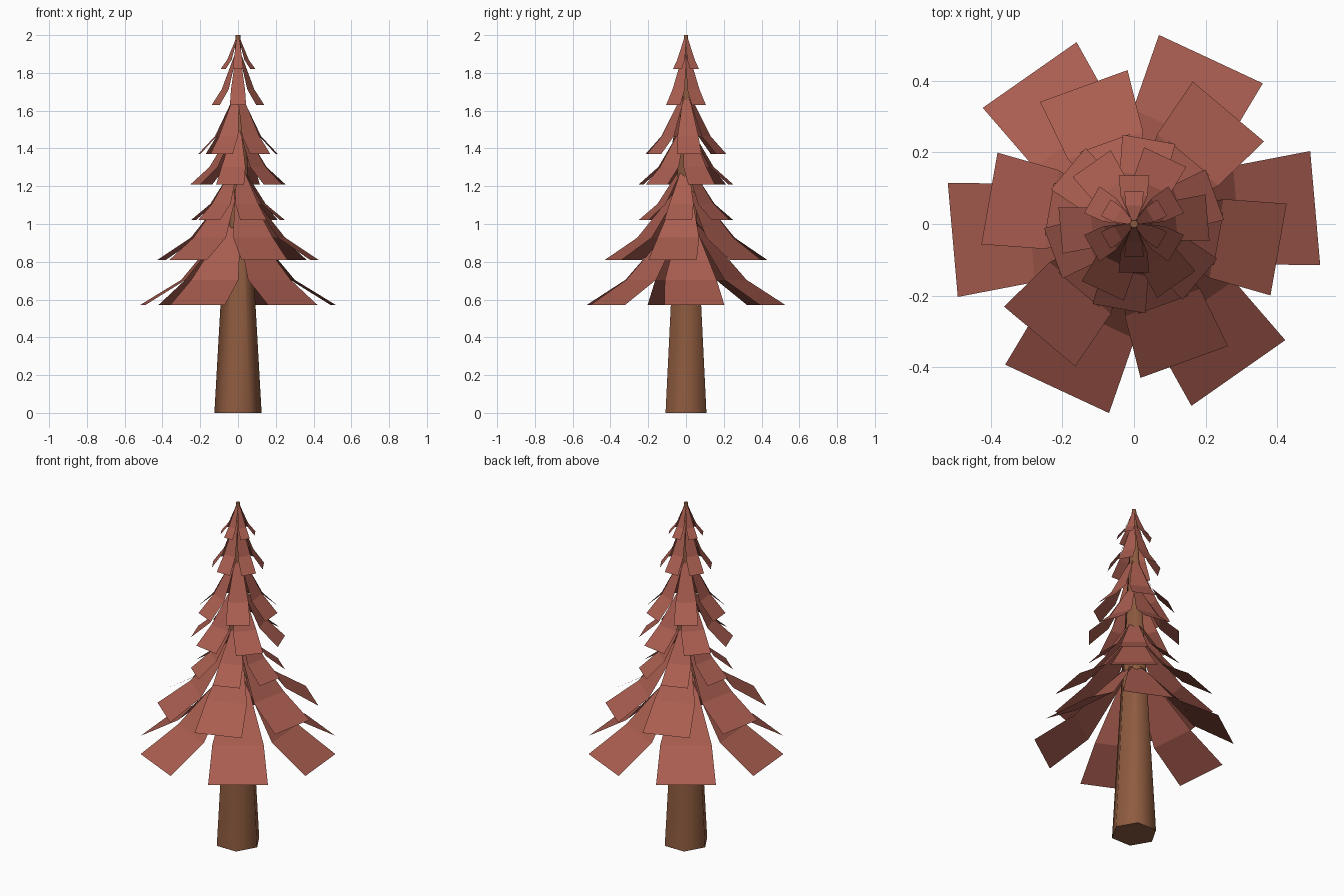
import bpy, bmesh
from math import radians, cos, sin
from mathutils import Vector

if "Cube" in bpy.data.objects:
    bpy.data.objects.remove(bpy.data.objects["Cube"])


def material(name, rgb):
    m = bpy.data.materials.new(name)
    m.diffuse_color = (*rgb, 1)
    m.use_nodes = True
    m.node_tree.nodes["Principled BSDF"].inputs["Base Color"].default_value = m.diffuse_color
    return m


bark = material("bark", (0.27, 0.105, 0.05))
foliage = material("foliage", (0.40, 0.11, 0.08))

# Tapered six-sided trunk
bpy.ops.mesh.primitive_cone_add(vertices=6, radius1=0.125, radius2=0.012,
                                depth=2, location=(0, 0, 1),
                                rotation=(0, 0, radians(30)))
trunk = bpy.context.object
trunk.name = "trunk"
trunk.data.materials.append(bark)
bpy.ops.object.shade_smooth_by_angle(angle=radians(65))


def bough_tier(name, z, height, radius, half_width, turn):
    """Six drooping flat boughs, each a strip with one bend."""
    bm = bmesh.new()
    # radius share, height share, width share: trunk end, bend, tip
    rows = [(0.02, 1.0, 0.15), (0.57, 0.28, 0.86), (1.0, 0.0, 1.0)]
    for k in range(6):
        a = radians(turn + 60 * k)
        out, side = Vector((cos(a), sin(a), 0)), Vector((-sin(a), cos(a), 0))
        prev = None
        for r, h, w in rows:
            mid = out * radius * r + Vector((0, 0, z + height * h))
            pair = [bm.verts.new(mid - side * half_width * w),
                    bm.verts.new(mid + side * half_width * w)]
            if prev:
                bm.faces.new((prev[0], pair[0], pair[1], prev[1]))
            prev = pair
    mesh = bpy.data.meshes.new(name)
    bm.to_mesh(mesh)
    bm.free()
    mesh.materials.append(foliage)
    bpy.context.collection.objects.link(bpy.data.objects.new(name, mesh))


# Bough tiers from bottom to top: z, height, radius, half width, turn
tiers = [
    (0.57, 0.48, 0.508, 0.16, 5),
    (0.81, 0.42, 0.41, 0.13, -10),
    (1.02, 0.31, 0.24, 0.075, -10),
    (1.21, 0.33, 0.24, 0.075, 20),
    (1.37, 0.34, 0.206, 0.065, 5),
    (1.63, 0.30, 0.136, 0.043, 30),
    (1.82, 0.18, 0.091, 0.027, 30),
]
for i, t in enumerate(tiers, 1):
    bough_tier(f"bough_tier_{i}", *t)
